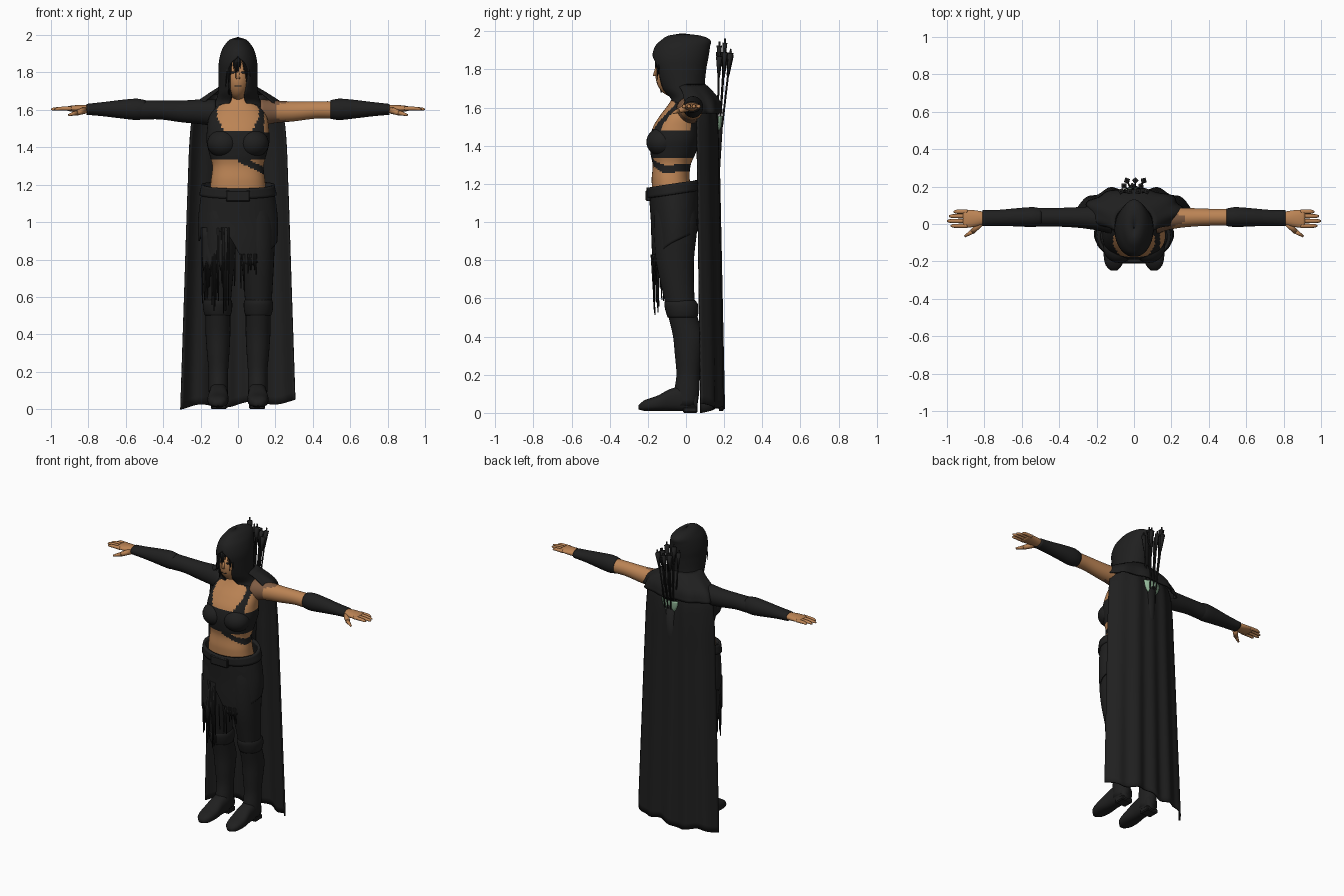
import bpy, bmesh, math, random
from mathutils import Vector, Matrix

if "Cube" in bpy.data.objects:
    bpy.data.objects.remove(bpy.data.objects["Cube"])
random.seed(4)


def material(name, r, g, b):
    m = bpy.data.materials.new(name)
    m.diffuse_color = (r, g, b, 1)
    m.use_nodes = True
    m.node_tree.nodes["Principled BSDF"].inputs["Base Color"].default_value = m.diffuse_color
    return m


BLACK = material("black cloth", .014, .014, .014)
SKIN = material("skin", .50, .23, .09)
SHADE = material("dark skin", .21, .105, .055)
GREEN = material("pale green", .30, .50, .33)


def finish(name, bm, mats, thick=0, rule=None):
    bmesh.ops.recalc_face_normals(bm, faces=bm.faces)
    for f in bm.faces:
        f.smooth = True
        if rule:
            f.material_index = rule(f.calc_center_median())
    me = bpy.data.meshes.new(name)
    bm.to_mesh(me)
    bm.free()
    for m in mats:
        me.materials.append(m)
    ob = bpy.data.objects.new(name, me)
    bpy.context.collection.objects.link(ob)
    if thick:
        mod = ob.modifiers.new("thickness", 'SOLIDIFY')
        mod.thickness, mod.offset = thick, 0
    return ob


def at(rows, t):
    """Smooth lookup in a table keyed by its first column."""
    n = len(rows)
    t = min(max(t, rows[0][0]), rows[-1][0])
    i = max(k for k in range(n - 1) if rows[k][0] <= t)
    a, b = rows[i], rows[i + 1]
    h = b[0] - a[0]
    s = (t - a[0]) / h

    def slope(k, c):
        lo, hi = rows[max(k - 1, 0)], rows[min(k + 1, n - 1)]
        return (hi[c] - lo[c]) / (hi[0] - lo[0])
    return [(2*s**3 - 3*s*s + 1) * a[c] + (s**3 - 2*s*s + s) * h * slope(i, c)
            + (3*s*s - 2*s**3) * b[c] + (s**3 - s*s) * h * slope(i + 1, c)
            for c in range(1, len(a))]


def sheet(name, f, nu, nv, mats, thick=0, caps=False, rule=None):
    bm = bmesh.new()
    g = [[bm.verts.new(f(i / nu, j / nv)) for i in range(nu + 1)] for j in range(nv + 1)]
    for j in range(nv):
        for i in range(nu):
            bm.faces.new((g[j][i], g[j][i+1], g[j+1][i+1], g[j+1][i]))
    bmesh.ops.remove_doubles(bm, verts=bm.verts, dist=1e-5)
    if caps:
        bmesh.ops.holes_fill(bm, edges=[e for e in bm.edges if e.is_boundary], sides=0)
    return finish(name, bm, mats, thick, rule)


def loft(name, rows, mats, axis='z', n=28, nv=24, p=2, sx=1, rule=None):
    """Closed body; rows are (position, centre 1, centre 2, radius 1, radius 2)."""
    def f(u, v):
        t = rows[0][0] + v * (rows[-1][0] - rows[0][0])
        c1, c2, r1, r2 = at(rows, t)
        c, s = math.cos(2*math.pi*u), math.sin(2*math.pi*u)
        a = c1 + r1 * math.copysign(abs(c) ** (2/p), c)
        b = c2 + r2 * math.copysign(abs(s) ** (2/p), s)
        q = {'z': (a, b, t), 'x': (t, a, b), 'y': (a, t, b)}[axis]
        return (q[0] * sx, q[1], q[2])
    return sheet(name, f, n, nv, mats, caps=True, rule=rule)


def rods(name, items, mat, seg=6):
    bm = bmesh.new()
    for a, b, r1, r2 in items:
        a, b = Vector(a), Vector(b)
        m = Matrix.Translation((a + b) / 2) @ (b - a).to_track_quat('Z', 'Y').to_matrix().to_4x4()
        bmesh.ops.create_cone(bm, cap_ends=True, segments=seg, radius1=r1, radius2=r2,
                              depth=(b - a).length, matrix=m)
    return finish(name, bm, [mat])


def ball(name, c, r, mat):
    bm = bmesh.new()
    bmesh.ops.create_uvsphere(bm, u_segments=24, v_segments=16, radius=1,
                              matrix=Matrix.Translation(c) @ Matrix.Diagonal((*r, 1)))
    return finish(name, bm, [mat])


def block(name, c, size, mat, bevel=.006):
    bm = bmesh.new()
    bmesh.ops.create_cube(bm, size=1, matrix=Matrix.Translation(c) @ Matrix.Diagonal((*size, 1)))
    bmesh.ops.bevel(bm, geom=bm.edges[:], offset=bevel, segments=1, affect='EDGES')
    ob = finish(name, bm, [mat])
    for p in ob.data.polygons:
        p.use_smooth = False


# Torso: bare midriff, cropped top, one shoulder strap and a diagonal band
def torso_rule(c):
    front = c.y < -.06
    band = 1.345 - .5 * c.x if front and c.x > 0 else 1.28
    if c.z < 1.335:
        return 0 if c.x > 0 and abs(c.z - band) < .02 else 1
    if front and abs(c.x) < .11 and c.z > 1.49 + 2.5 * max(abs(c.x) - .08, 0):
        return 1
    if c.z > 1.65 or (c.x > .14 and c.z > 1.48):
        return 1
    return 0


loft("torso", [(1.08, 0, -.06, .16, .11), (1.22, 0, -.08, .145, .10), (1.30, 0, -.075, .137, .10),
               (1.36, 0, -.068, .152, .118), (1.43, 0, -.06, .168, .13), (1.50, 0, -.05, .165, .122),
               (1.56, 0, -.03, .155, .105), (1.62, 0, -.005, .12, .085), (1.66, 0, -.01, .06, .06),
               (1.72, 0, -.02, .05, .05)], [BLACK, SKIN], n=72, nv=80, p=2.3, rule=torso_rule)
for s in (1, -1):
    ball("bust", (s * .08, -.125, 1.42), (.085, .083, .075), BLACK)

# Head, nose, eyes and loose hair
ball("head", (0, -.06, 1.77), (.07, .1, .115), SKIN)
rods("nose", [((0, -.155, 1.81), (0, -.162, 1.765), .006, .012)], SKIN)
for s in (1, -1):
    ball("eye", (s * .027, -.149, 1.80), (.013, .006, .006), BLACK)
block("mouth", (0, -.149, 1.728), (.035, .008, .006), BLACK, .001)
rods("hair", [((x, -.155 + abs(x) * .3, 1.885), (x * 1.1 + random.uniform(-.01, .01), -.163 + abs(x) * .35,
               random.uniform(1.77, 1.84) - abs(x)), .008, .001)
              for x in [-.055 + .01 * i for i in range(12)]], BLACK)
rods("side_lock", [((-.045, -.14, 1.86), (-.048, -.13, 1.68), .014, .004)], BLACK)

# Hood with a pointed face opening
HOOD = [(1.61, 0, .02, .14, .095), (1.65, 0, .015, .115, .097), (1.70, 0, -.015, .102, .11),
        (1.80, 0, -.03, .1, .132), (1.86, 0, -.03, .098, .143), (1.92, 0, -.018, .082, .14),
        (1.955, 0, .0, .06, .122), (1.976, 0, -.01, .036, .075), (1.985, 0, -.02, .002, .004)]
GAP = [(1.61, .06), (1.66, .034), (1.72, .04), (1.80, .052), (1.85, .036), (1.885, 0), (1.99, 0)]


def hood(u, v):
    z = 1.61 + .375 * v
    _, cy, rx, ry = at(HOOD, z)
    half = math.asin(min(.9, max(0, at(GAP, z)[0]) / rx)) if z < 1.885 else 0
    a = -math.pi/2 + half + u * (2*math.pi - 2*half)
    return (rx * math.cos(a), cy + ry * math.sin(a), z)


sheet("hood", hood, 48, 36, [BLACK], .008)

# Shoulder mantle, open at the front
MANTLE = [(1.57, .075, .255, .11), (1.63, .06, .232, .115), (1.68, .04, .165, .1), (1.72, .01, .1, .09)]


def mantle(u, v):
    z = 1.57 + .15 * v
    cy, rx, ry = at(MANTLE, z)
    a = math.radians(-35 + 250 * u)
    k = 1 + .05 * math.cos(9 * a) * (1 - v)
    return (rx * k * math.cos(a), cy + ry * k * math.sin(a), z)


sheet("mantle", mantle, 60, 10, [BLACK], .008)

# Long cape with folds
CAPE = [(0, .305, .19, .085), (.6, .285, .18, .075), (1.2, .265, .17, .065), (1.5, .25, .165, .06),
        (1.6, .225, .15, .06), (1.68, .14, .11, .06)]


def cape(u, v):
    s = 2 * u - 1
    z = 1.68 * v + (1 - v) * (.025 + .018 * s + .012 * math.sin(7 * s))
    w, back, side = at(CAPE, z)
    fold = .010 * math.cos(15 * s) * (1 - v * .7)
    return (s * w, back + (side - back) * abs(s) ** 3 + fold, z)


sheet("cape", cape, 64, 40, [BLACK], .01)

# Hip wrap with a slanted hem, belt and buckle
WRAP = [(.75, -.055, .195, .112), (.9, -.055, .207, .122), (1.0, -.055, .21, .125),
        (1.12, -.06, .197, .128), (1.21, -.068, .178, .122)]
HEM = [(-180, .9), (-130, .95), (-105, .93), (-75, .77), (-30, .86), (0, .9), (60, .95), (120, .95), (180, .9)]


def wrap(u, v):
    d = -180 + 360 * u
    a = math.radians(d)
    top = 1.195 + .025 * math.sin(a)
    z = top + (at(HEM, d)[0] - top) * v
    cy, rx, ry = at(WRAP, z)
    return (rx * math.cos(a), cy + ry * math.sin(a), z)


def belt(u, v):
    a = 2 * math.pi * u
    z = 1.145 + .055 * v + .02 * math.sin(a)
    cy, rx, ry = at(WRAP, z)
    return ((rx + .006) * math.cos(a), cy + (ry + .008) * math.sin(a), z)


sheet("hip_wrap", wrap, 64, 20, [BLACK], .008)
sheet("belt", belt, 48, 4, [BLACK], .018)
block("buckle", (0, -.197, 1.14), (.13, .028, .06), BLACK)

# Hanging fringe
strands = []
for i in range(34):
    x = random.uniform(-.2, -.05) if i < 26 else random.uniform(-.02, .1)
    top = .97 if i < 26 else .83
    y = -.06 - .122 * math.sqrt(max(0, 1 - (x / .212) ** 2))
    strands.append(((x, y, top), (x, y + .01, random.uniform(.5, .78) if i < 26 else random.uniform(.62, .75)),
                    .005, .003))
rods("fringe", strands, BLACK, 5)
sheet("fringe_panel", lambda u, v: (-.19 + .12 * u, -.118 - .05 * u ** .6, .97 - (.2 + .03 * math.sin(25 * u)) * v),
      16, 4, [BLACK], .006)

# Legs, boots
for s in (1, -1):
    loft("leg", [(.04, .105, .0, .05, .06), (.12, .105, .005, .052, .065), (.2, .105, .01, .052, .06),
                 (.3, .106, .012, .06, .07), (.4, .107, .012, .066, .08), (.5, .108, -.015, .067, .076),
                 (.6, .109, -.035, .073, .08), (.8, .105, -.058, .088, .1), (1.0, .1, -.055, .098, .115),
                 (1.12, .09, -.06, .085, .105)], [BLACK], sx=s, nv=36)
    loft("boot_cuff", [(.5, .108, -.018, .069, .078), (.53, .109, -.02, .077, .086), (.57, .109, -.026, .078, .088),
                       (.59, .109, -.03, .07, .078)], [BLACK], sx=s, nv=8)
    loft("boot_foot", [(-.248, .108, .03, .018, .012), (-.22, .108, .038, .044, .027), (-.15, .107, .05, .056, .04),
                       (-.08, .105, .068, .051, .058), (0, .103, .075, .048, .066), (.06, .102, .06, .036, .045)],
         [BLACK], 'y', sx=s, p=2.5)
    block("boot_heel", (s * .102, .022, .016), (.085, .075, .032), BLACK)

    # Arms: sleeve on one side, bare skin on the other, bracers on both
    k = 1.0 if s > 0 else 1.1
    loft("arm" if s > 0 else "sleeve",
         [(.12, .015, 1.585, .068, .072), (.2, .03, 1.59, .058 * k, .06 * k), (.3, .035, 1.592, .05 * k, .053 * k),
          (.42, .036, 1.6, .045 * k, .046 * k), (.52, .036, 1.6, .045 * k, .046 * k), (.65, .034, 1.602, .038, .04),
          (.8, .032, 1.603, .03, .024)], [SKIN, SHADE] if s > 0 else [BLACK], 'x', sx=s, nv=40,
         rule=(lambda c: int(c.x < .24 + .04 * math.sin(60 * c.y))) if s > 0 else None)
    loft("bracer", [(.495, .036, 1.602, .047, .05), (.54, .037, 1.603, .053, .057), (.62, .036, 1.604, .049, .05),
                    (.72, .033, 1.604, .043, .038), (.81, .032, 1.603, .042, .029)], [BLACK], 'x', sx=s)

    # Hands
    loft("palm", [(.79, .032, 1.603, .03, .022), (.84, .03, 1.606, .042, .021), (.89, .028, 1.607, .048, .016),
                  (.915, .028, 1.607, .046, .011)], [SKIN], 'x', sx=s, nv=10)
    for y, tip in ((.066, .965), (.042, .99), (.016, 1.0), (-.01, .98)):
        loft("finger", [(.89, y, 1.607, .012, .011), (.95, y, 1.607, .011, .01), (tip - .01, y, 1.604, .009, .008),
                        (tip, y, 1.603, .004, .004)], [SKIN], 'x', n=10, nv=8, sx=s)
    rods("thumb", [((s * .82, .005, 1.598), (s * .865, -.042, 1.583), .019, .014),
                   ((s * .86, -.038, 1.585), (s * .905, -.066, 1.573), .014, .006)], SKIN, 10)

# Quiver mouth showing through the cape, and its arrows
sheet("quiver_mouth", lambda u, v: (.06 * v * math.cos(math.pi * u), .192 - .022 * v * v,
                                    1.555 - .085 * v * math.sin(math.pi * u)), 20, 6, [GREEN], .008)
rods("quiver", [((0, .135, 1.05), (0, .158, 1.53), .03, .036)], BLACK, 16)
shafts, feathers = [], []
for i in range(10):
    b = Vector((-.032 + .0072 * i, .165 + .012 * (i % 3), 1.5))
    t = Vector((-.07 + .0155 * i, .175 + .03 * (i % 3), random.uniform(1.88, 1.965)))
    shafts.append((b, t, .005, .005))
    feathers.append((b.lerp(t, .68), b.lerp(t, .95), .007, .018))
rods("arrow_shafts", shafts, BLACK)
rods("arrow_feathers", feathers, BLACK, 4)
